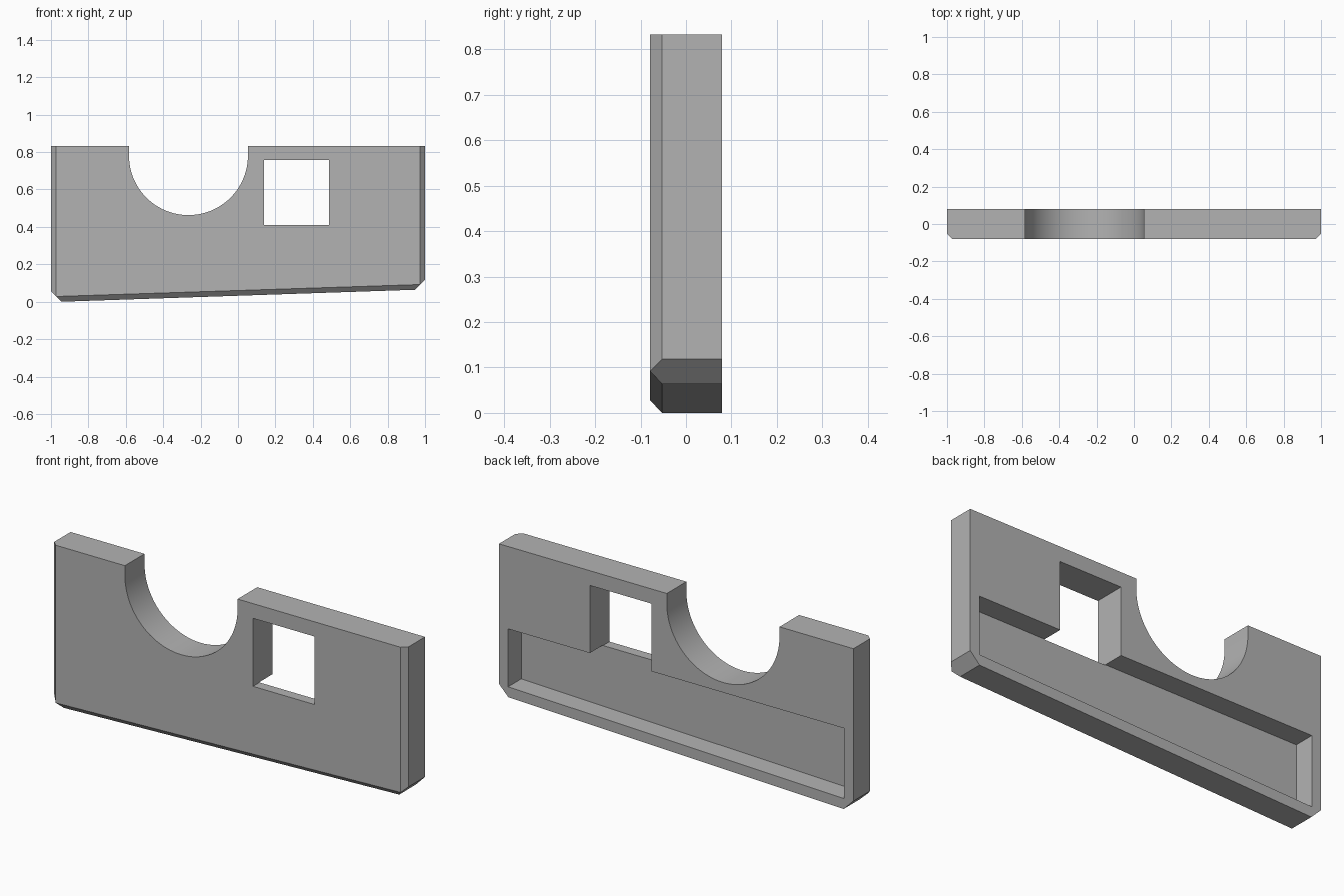
import bpy, bmesh, math

if "Cube" in bpy.data.objects:
    bpy.data.objects.remove(bpy.data.objects["Cube"])

BACK, FRONT, BEVEL, TOP = 0.079, -0.079, 0.026, 0.832

grey = bpy.data.materials.new("plain grey")
grey.use_nodes = True
grey.diffuse_color = (0.45, 0.45, 0.45, 1)
grey.node_tree.nodes["Principled BSDF"].inputs["Base Color"].default_value = grey.diffuse_color


def prism(name, profile, y0, y1):
    """Extrude an x-z profile from y0 to y1."""
    bm = bmesh.new()
    near = bm.faces.new([bm.verts.new((x, y0, z)) for x, z in profile])
    moved = bmesh.ops.extrude_face_region(bm, geom=[near])["geom"]
    for v in moved:
        if isinstance(v, bmesh.types.BMVert):
            v.co.y = y1
    return finish(name, bm)


def finish(name, bm):
    bmesh.ops.recalc_face_normals(bm, faces=bm.faces)
    mesh = bpy.data.meshes.new(name)
    bm.to_mesh(mesh)
    bm.free()
    mesh.materials.append(grey)
    obj = bpy.data.objects.new(name, mesh)
    bpy.context.collection.objects.link(obj)
    return obj


# Plate: clipped outline at the back, smaller four-sided front face
outline = [(-1, TOP), (-1, 0.055), (-0.945, 0), (0.947, 0.064), (1, 0.118), (1, TOP)]
face = [(-0.973, TOP), (-0.973, 0.028), (0.973, 0.092), (0.973, TOP)]
bm = bmesh.new()
back = [bm.verts.new((x, BACK, z)) for x, z in outline]
rim = [bm.verts.new((x, FRONT + BEVEL, z)) for x, z in outline]
front = [bm.verts.new((x, FRONT, z)) for x, z in face]
bm.faces.new(back)
bm.faces.new(front)
for i in range(len(outline)):
    j = (i + 1) % len(outline)
    bm.faces.new((back[i], back[j], rim[j], rim[i]))

# Front bevels, with a triangle at each lower corner
bl, br = front[1], front[2]
for loop in ((rim[0], rim[1], bl, front[0]), (rim[1], rim[2], bl),
             (rim[2], rim[3], br, bl), (rim[3], rim[4], br),
             (rim[4], rim[5], front[3], br), (rim[5], rim[0], front[0], front[3])):
    bm.faces.new(loop)
plate = finish("notched_plate", bm)

# Round notch in the top edge
cx, cz, r, steps = -0.265, 0.781, 0.318, 48
arc = [(cx + r * math.cos(a), cz + r * math.sin(a))
       for a in (math.pi * (1 + i / steps) for i in range(steps + 1))]
notch = prism("round_notch_cutter", arc + [(cx + r, 1), (cx - r, 1)], -0.3, 0.3)

# Square window
window = prism("window_cutter", [(0.14, 0.41), (0.487, 0.41), (0.487, 0.757), (0.14, 0.757)],
               -0.3, 0.3)

# Long recess in the back, its floor edge following the sloping underside
recess = prism("back_recess_cutter",
               [(-0.948, 0.053), (0.948, 0.117), (0.948, 0.412), (-0.948, 0.412)],
               -0.027, 0.3)

# Apply the cuts, then discard the cutters
bpy.context.view_layer.objects.active = plate
plate.select_set(True)
for cutter in (notch, recess, window):
    cutter.hide_render = True
    mod = plate.modifiers.new(cutter.name, 'BOOLEAN')
    mod.operation = 'DIFFERENCE'
    mod.solver = 'EXACT'
    mod.object = cutter
    bpy.ops.object.modifier_apply(modifier=mod.name)
    bpy.data.objects.remove(cutter)
bpy.ops.object.shade_smooth_by_angle(angle=math.radians(20))
